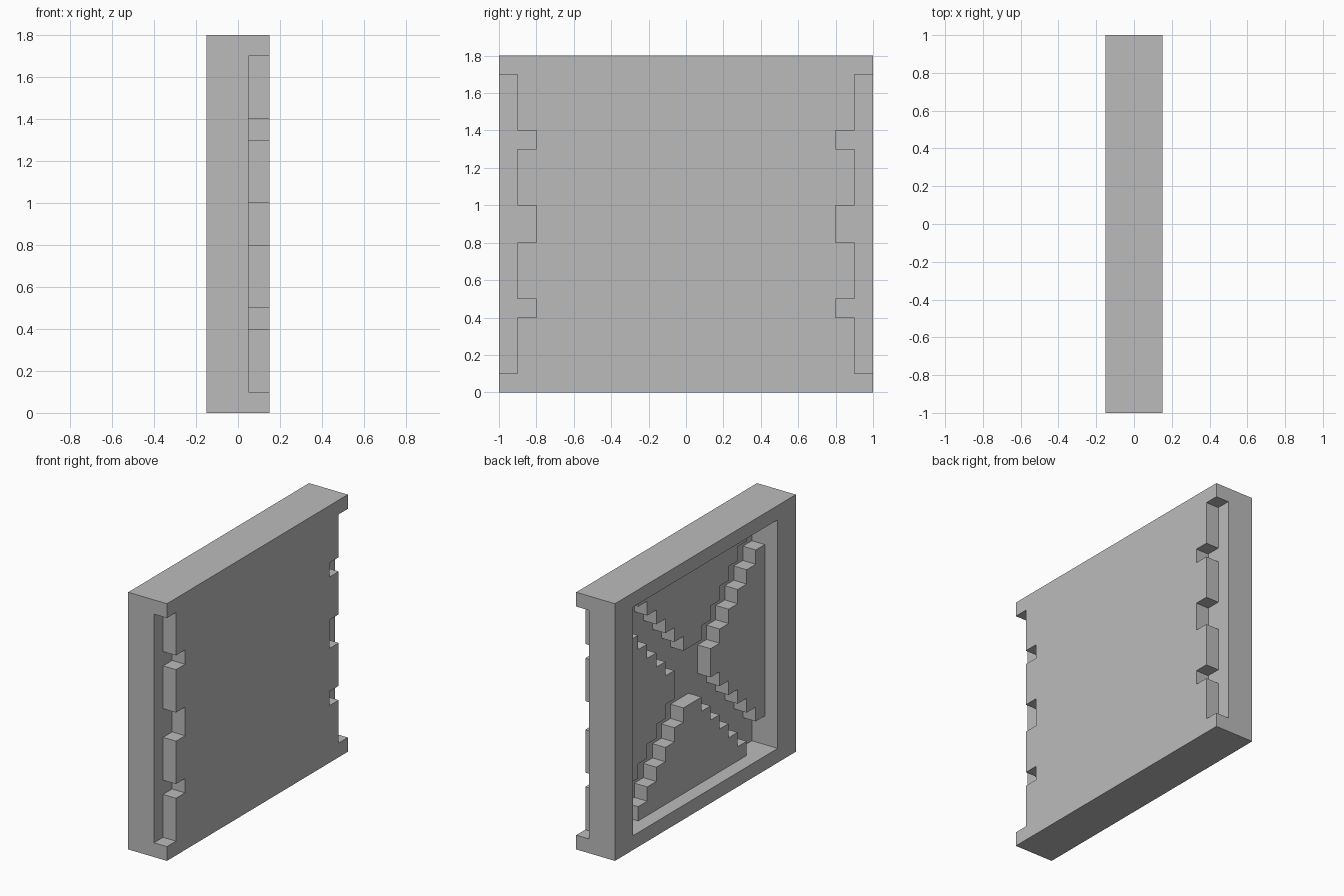
import bpy
import bmesh
from mathutils import Vector

STEP = 0.1        # size of one stair step
MID_Z = 0.9       # height of the panel centre

cube = bpy.data.objects.get("Cube")
if cube:
    bpy.data.objects.remove(cube, do_unlink=True)

grey = bpy.data.materials.new("plain_grey")
grey.use_nodes = True
colour = (0.5, 0.5, 0.5, 1)
grey.diffuse_color = colour
grey.node_tree.nodes["Principled BSDF"].inputs["Base Color"].default_value = colour


def prism(name, profile, x0, x1):
    """Extrude a (y, z) outline along x from x0 to x1."""
    bm = bmesh.new()
    face = bm.faces.new([bm.verts.new((x0, y, z)) for y, z in profile])
    out = bmesh.ops.extrude_face_region(bm, geom=[face])
    moved = [v for v in out["geom"] if isinstance(v, bmesh.types.BMVert)]
    bmesh.ops.translate(bm, verts=moved, vec=Vector((x1 - x0, 0, 0)))
    bmesh.ops.recalc_face_normals(bm, faces=bm.faces)
    mesh = bpy.data.meshes.new(name)
    bm.to_mesh(mesh)
    bm.free()
    mesh.materials.append(grey)
    obj = bpy.data.objects.new(name, mesh)
    bpy.context.collection.objects.link(obj)
    return obj


def rectangle(y0, y1, z0, z1):
    return [(y0, z0), (y1, z0), (y1, z1), (y0, z1)]


def cross_outline():
    """Stepped diagonal cross, made from one stair turned four times."""
    stair = []
    for k in range(1, 7):                      # from the waist out to the rim
        stair += [(k + 1, k), (k + 2, k)]
    stair += [(8, 6), (8, 8), (6, 8)]          # square end of the arm
    for k in range(6, 0, -1):                  # back in along the other side
        stair += [(k, k + 2), (k, k + 1)]
    points = []
    for turn in range(4):
        for y, z in stair:
            for _ in range(turn):
                y, z = -z, y
            if not points or points[-1] != (y, z):
                points.append((y, z))
    return [(y * STEP, MID_Z + z * STEP) for y, z in points]


def notch_outline(side):
    """Edge channel with three deeper teeth."""
    points = [(1.1, 0.1), (0.9, 0.1)]
    for low, high in ((0.4, 0.5), (0.8, 1.0), (1.3, 1.4)):
        points += [(0.9, low), (0.8, low), (0.8, high), (0.9, high)]
    points += [(0.9, 1.7), (1.1, 1.7)]
    return [(side * y, z) for y, z in points]


# Solid slab
panel = prism("panel", rectangle(-1, 1, 0, 1.8), -0.15, 0.15)

# Framed recess, the cross groove in its floor, and the two edge channels
cutters = [
    prism("recess_cutter", rectangle(-0.8, 0.8, 0.1, 1.7), -0.25, -0.05),
    prism("cross_cutter", cross_outline(), -0.2, 0.05),
    prism("left_channel_cutter", notch_outline(1), 0.05, 0.25),
    prism("right_channel_cutter", notch_outline(-1), 0.05, 0.25),
]
for cutter in cutters:
    cut = panel.modifiers.new(cutter.name, "BOOLEAN")
    cut.operation = "DIFFERENCE"
    cut.solver = "EXACT"
    cut.object = cutter

# Bake the cuts and remove the cutters
bpy.context.view_layer.update()
graph = bpy.context.evaluated_depsgraph_get()
baked = bpy.data.meshes.new_from_object(panel.evaluated_get(graph))
panel.modifiers.clear()
panel.data = baked
baked.name = "panel"
baked.materials.clear()
baked.materials.append(grey)
for polygon in baked.polygons:
    polygon.material_index = 0
for cutter in cutters:
    bpy.data.objects.remove(cutter, do_unlink=True)
